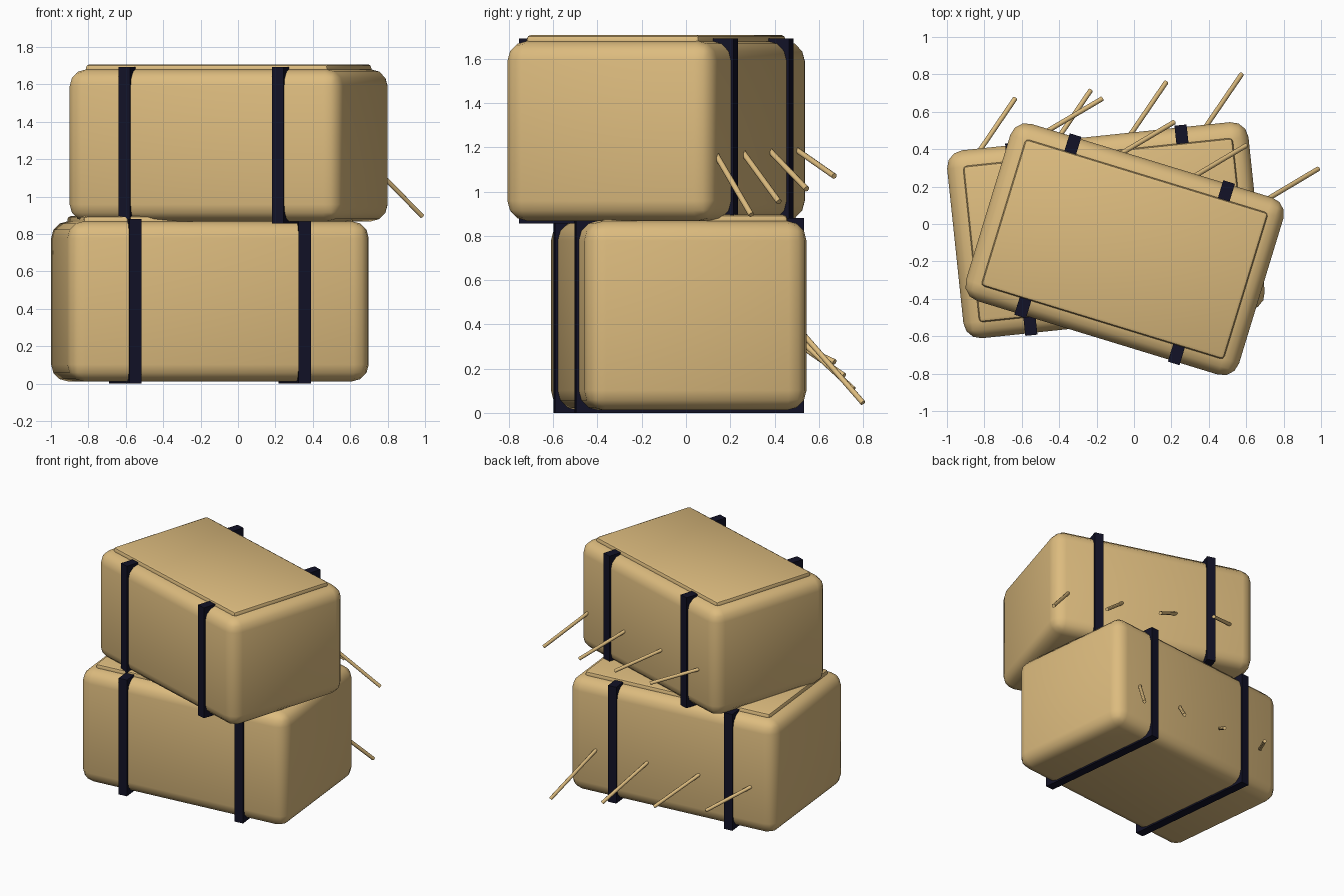
import bpy
from math import radians
from mathutils import Vector, Matrix

if "Cube" in bpy.data.objects:
    bpy.data.objects.remove(bpy.data.objects["Cube"], do_unlink=True)


def material(name, rgb):
    m = bpy.data.materials.new(name)
    m.use_nodes = True
    m.diffuse_color = (*rgb, 1)
    m.node_tree.nodes["Principled BSDF"].inputs["Base Color"].default_value = (*rgb, 1)
    return m


straw_mat = material("straw yellow", (0.72, 0.5, 0.21))
strap_mat = material("dark strap", (0.006, 0.006, 0.02))


def box(name, frame, centre, size, mat, bevel=0, segments=3):
    """Box placed in the local frame of a bale, optionally rounded."""
    bpy.ops.mesh.primitive_cube_add(size=1)
    ob = bpy.context.object
    ob.name = name
    ob.data.transform(Matrix.Diagonal((*size, 1)))
    ob.matrix_world = frame @ Matrix.Translation(centre)
    ob.data.materials.append(mat)
    if bevel:
        mod = ob.modifiers.new("rounding", 'BEVEL')
        mod.width = bevel
        mod.segments = segments
        bpy.ops.object.modifier_apply(modifier=mod.name)
        bpy.ops.object.shade_smooth_by_angle(angle=radians(40))
    return ob


def stalk(name, start, end):
    """Thin straw running from inside the bale to its loose end."""
    start, end = Vector(start), Vector(end)
    start -= (end - start) * 0.2
    d = end - start
    bpy.ops.mesh.primitive_cylinder_add(vertices=8, radius=0.013, depth=d.length)
    ob = bpy.context.object
    ob.name = name
    ob.matrix_world = (Matrix.Translation((start + end) / 2)
                       @ d.to_track_quat('Z', 'Y').to_matrix().to_4x4())
    ob.data.materials.append(straw_mat)
    bpy.ops.object.shade_smooth_by_angle(angle=radians(50))


def bale(prefix, base, angle, length, width, height):
    frame = Matrix.Translation(base) @ Matrix.Rotation(radians(angle), 4, 'Z')
    box(prefix + "_bale", frame, (0, 0, height / 2), (length, width, height), straw_mat, 0.09)
    # raised top panel
    box(prefix + "_top_panel", frame, (0, 0, height),
        (length - 0.17, width - 0.17, 0.055), straw_mat, 0.02, 2)
    # two square straps around the bale
    for side, word in ((-1, "right"), (1, "left")):
        box(f"{prefix}_{word}_strap", frame, (side * 0.281 * length, 0, height / 2),
            (0.065, width + 0.024, height + 0.024), strap_mat)


bale("lower", (-0.15, -0.033, 0.012), 6, 1.62, 1.01, 0.856)
bale("upper", (-0.05, -0.135, 0.868), -17, 1.527, 0.99, 0.812)

# loose stalks sticking out of the backs, evenly spaced along each bale
for i in range(4):
    t = i / 3
    lower_a = Vector((-0.82, 0.40, 0.355)).lerp(Vector((0.39, 0.53, 0.355)), t)
    lower_b = Vector((-0.635, 0.672, 0.23)).lerp(Vector((0.575, 0.80, 0.045)), t)
    stalk(f"lower_stalk_{i + 1}", lower_a, lower_b)
    upper_a = Vector((-0.45, 0.505, 1.185)).lerp(Vector((0.70, 0.125, 1.185)), t)
    upper_b = Vector((-0.17, 0.67, 1.07)).lerp(Vector((0.985, 0.295, 0.895)), t)
    stalk(f"upper_stalk_{i + 1}", upper_a, upper_b)
